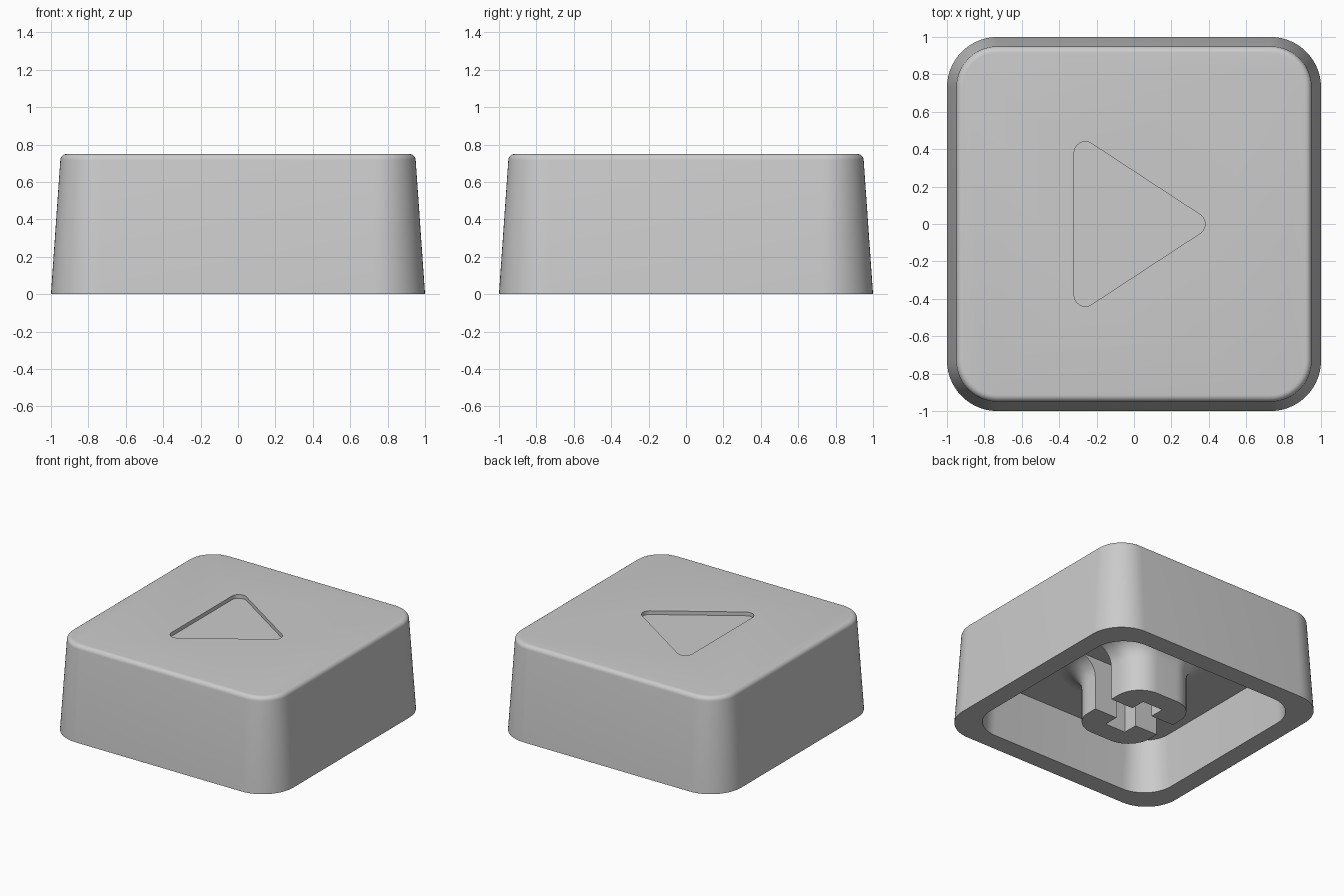
import bpy, bmesh, math
from mathutils import Vector

cube = bpy.data.objects.get("Cube")
if cube:
    bpy.data.objects.remove(cube, do_unlink=True)

grey = bpy.data.materials.new("mid_grey")
grey.use_nodes = True
COLOUR = (0.6, 0.6, 0.6, 1)
grey.diffuse_color = COLOUR
grey.node_tree.nodes["Principled BSDF"].inputs["Base Color"].default_value = COLOUR


def rounded(centres, radius, z, steps=14):
    """Outline around convex, counter-clockwise corner centres."""
    pts = []
    n = len(centres)
    for i in range(n):
        prev, cur, nxt = (Vector(centres[(i + k) % n]) for k in (-1, 0, 1))
        a, b = cur - prev, nxt - cur
        start = math.atan2(-a.x, a.y)
        turn = (math.atan2(-b.x, b.y) - start) % math.tau
        for s in range(steps + 1):
            t = start + turn * s / max(steps, 1)
            pts.append((cur.x + radius * math.cos(t), cur.y + radius * math.sin(t), z))
    return pts


def rect(hx, hy):
    return [(hx, -hy), (hx, hy), (-hx, hy), (-hx, -hy)]


def loft(name, rings):
    """Skin matching rings in order and cap both ends."""
    bm = bmesh.new()
    loops = [[bm.verts.new(p) for p in ring] for ring in rings]
    for lo, hi in zip(loops, loops[1:]):
        for i in range(len(lo)):
            j = (i + 1) % len(lo)
            bm.faces.new((lo[i], lo[j], hi[j], hi[i]))
    bm.faces.new(loops[0][::-1])
    bm.faces.new(loops[-1])
    bmesh.ops.recalc_face_normals(bm, faces=bm.faces)
    mesh = bpy.data.meshes.new(name)
    bm.to_mesh(mesh)
    bm.free()
    mesh.materials.append(grey)
    obj = bpy.data.objects.new(name, mesh)
    bpy.context.collection.objects.link(obj)
    return obj


def prism(name, centres, radius, z0, z1, steps=14):
    return loft(name, [rounded(centres, radius, z, steps) for z in (z0, z1)])


def carve(obj, cutter):
    cutter.hide_render = True
    bpy.context.view_layer.objects.active = obj
    mod = obj.modifiers.new("carve", "BOOLEAN")
    mod.operation = "DIFFERENCE"
    mod.solver = "EXACT"
    mod.object = cutter
    bpy.ops.object.modifier_apply(modifier=mod.name)
    bpy.data.objects.remove(cutter, do_unlink=True)


def smooth(obj):
    bpy.ops.object.select_all(action="DESELECT")
    obj.select_set(True)
    bpy.context.view_layer.objects.active = obj
    bpy.ops.object.shade_smooth_by_angle(angle=math.radians(30))


TOP, CEILING = 0.75, 0.42

# Hollow tapered cap: cavity ceiling, inner wall, rim, outer wall, rounded top edge
rings = [rounded(rect(0.6, 0.6), 0.22, CEILING),
         rounded(rect(0.6, 0.6), 0.25, 0),
         rounded(rect(0.73, 0.73), 0.27, 0)]
edge = 0.035
for k in range(7):
    t = math.radians(4 + 86 * k / 6)
    rings.append(rounded(rect(0.73, 0.73), 0.185 + edge * math.cos(t),
                         TOP - edge + edge * math.sin(t)))
cap = loft("cap_shell", rings)

# Rounded triangle sunk into the top
carve(cap, prism("triangle_cutter", [(0.32, 0), (-0.26, 0.38), (-0.26, -0.38)],
                 0.06, TOP - 0.03, TOP + 0.1))
smooth(cap)

# Stem flaring into the cavity ceiling
fillet = 0.15
rings = [rounded(rect(0.09, 0.17), 0.2, 0)]
for k in range(9):
    t = math.radians(90 * k / 8)
    rings.append(rounded(rect(0.09, 0.17), 0.2 + fillet * (1 - math.cos(t)),
                         CEILING - fillet + fillet * math.sin(t)))
stem = loft("stem", rings)

# Cross socket: one slot runs right through, the other stays inside
for hx, hy in ((0.6, 0.09), (0.09, 0.21)):
    carve(stem, prism("slot_cutter", rect(hx, hy), 0, -0.1, CEILING + 0.1, 0))
smooth(stem)
